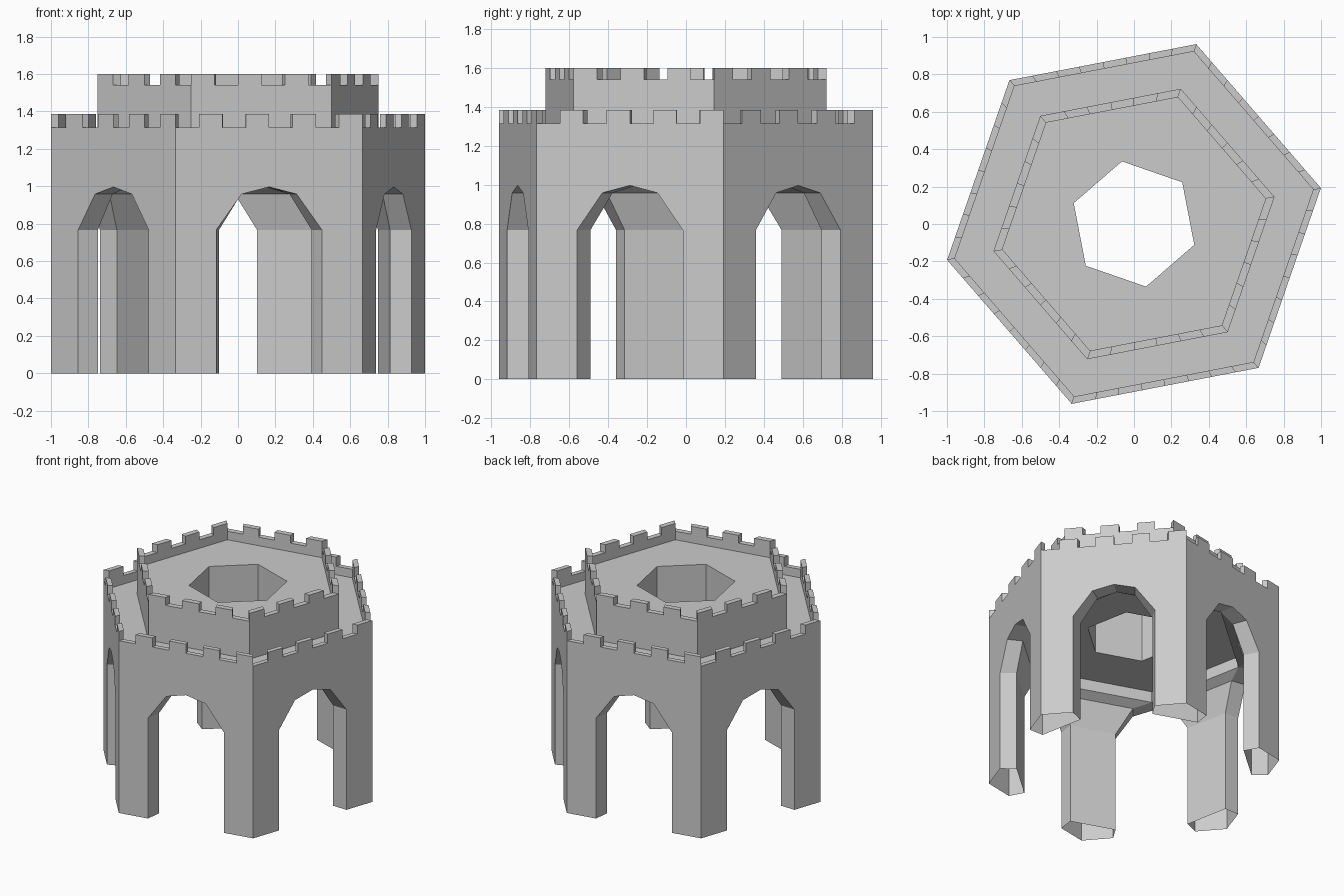
import bpy, bmesh, math
from mathutils import Vector

cube = bpy.data.objects.get("Cube")
if cube:
    bpy.data.objects.remove(cube)

stone = bpy.data.materials.new("grey_stone")
stone.use_nodes = True
GREY = (0.6, 0.6, 0.6, 1)
stone.diffuse_color = GREY
stone.node_tree.nodes["Principled BSDF"].inputs["Base Color"].default_value = GREY

TURN = math.radians(10.9)      # rotation of the hexagonal plan
R_WALL, R_WALL_IN = 1.0175, 0.976
R_TOWER, R_TOWER_IN = 0.765, 0.717
R_HOLE = 0.341
TERRACE, ROOF, CEILING = 1.25, 1.475, 1.08
INNER = 0.877                  # plan scale from outer to inner wall surface


def hexagon(radius, z, half_step=False):
    start = TURN + (math.pi / 6 if half_step else 0)
    return [Vector((radius * math.cos(start + k * math.pi / 3),
                    radius * math.sin(start + k * math.pi / 3), z)) for k in range(6)]


def at(p, z):
    return Vector((p.x, p.y, z))


def build(name, faces):
    bm = bmesh.new()
    for face in faces:
        bm.faces.new([bm.verts.new(p) for p in face])
    bmesh.ops.remove_doubles(bm, verts=bm.verts[:], dist=0.0005)
    mesh = bpy.data.meshes.new(name)
    bm.to_mesh(mesh)
    bm.free()
    mesh.materials.append(stone)
    obj = bpy.data.objects.new(name, mesh)
    bpy.context.collection.objects.link(obj)


# Arched hall: pointed openings in each side, flat-backed hollow pillars, ceiling
ARCH = [(-0.288, 0), (-0.288, 0.766), (-0.15, 0.958), (0, 0.996),
        (0.15, 0.958), (0.288, 0.766), (0.288, 0)]


def arches(scale):
    corners = hexagon(R_WALL, 0)
    rows = []
    for k in range(6):
        a, b = corners[k], corners[(k + 1) % 6]
        mid, along = (a + b) / 2, (b - a).normalized()
        rows.append([at((mid + along * u) * scale, z) for u, z in ARCH])
    return rows


def hall():
    faces = []
    foot, top = hexagon(R_WALL, 0), hexagon(R_WALL, TERRACE)
    hole_low, hole_top = hexagon(R_HOLE, CEILING, True), hexagon(R_HOLE, ROOF, True)
    outer, inner = arches(1), arches(INNER)
    for k in range(6):
        n = (k + 1) % 6
        p, q, q_next = outer[k], inner[k], inner[n]
        faces.append([foot[k], *p, foot[n], top[n], top[k]])
        for j in range(6):                      # arch reveal
            faces.append([p[j], q[j], q[j + 1], p[j + 1]])
        for j in range(3):                      # inner pillar face and vault
            faces.append([q_next[j], q[6 - j], q[5 - j], q_next[j + 1]])
        # upright band above the arches, ceiling, central shaft
        edge, edge_next = at(q[3], CEILING), at(q_next[3], CEILING)
        faces.append([q_next[3], q[3], edge, edge_next])
        faces.append([edge, hole_low[k], hole_low[n], edge_next])
        faces.append([hole_low[n], hole_low[k], hole_top[k], hole_top[n]])
    build("arched_hall", faces)


# Flat hexagonal floors
def terrace():
    o, i = hexagon(R_WALL_IN, TERRACE), hexagon(R_TOWER, TERRACE)
    build("terrace_floor", [[o[k], o[(k + 1) % 6], i[(k + 1) % 6], i[k]] for k in range(6)])


def roof():
    o, i = hexagon(R_TOWER_IN, ROOF), hexagon(R_HOLE, ROOF, True)
    faces = []
    for k in range(6):
        n = (k + 1) % 6
        faces += [[o[k], o[n], i[k]], [o[n], i[n], i[k]]]
    build("roof_floor", faces)


# Battlement wall: merlons and gaps alternate along each side
def battlement(name, r_out, r_in, base, floor, notch, top, count, first):
    o, i = hexagon(r_out, 0), hexagon(r_in, 0)
    faces = []
    for k in range(6):
        n = (k + 1) % 6
        faces.append([at(o[k], base), at(o[n], base), at(o[n], notch), at(o[k], notch)])
        faces.append([at(i[n], floor), at(i[k], floor), at(i[k], notch), at(i[n], notch)])
        for s in range(count):
            t0, t1 = s / count, (s + 1) / count
            ring = [o[k].lerp(o[n], t0), o[k].lerp(o[n], t1),
                    i[k].lerp(i[n], t1), i[k].lerp(i[n], t0)]
            merlon = s % 2 == first
            faces.append([at(p, top if merlon else notch) for p in ring])
            if merlon:
                for e in range(4):
                    a, b = ring[e], ring[(e + 1) % 4]
                    faces.append([at(a, notch), at(b, notch), at(b, top), at(a, top)])
    build(name, faces)


hall()
terrace()
roof()
battlement("lower_battlement", R_WALL, R_WALL_IN, TERRACE, TERRACE, 1.315, 1.385, 8, 1)
battlement("upper_battlement", R_TOWER, R_TOWER_IN, TERRACE, ROOF, 1.54, 1.6, 6, 0)
